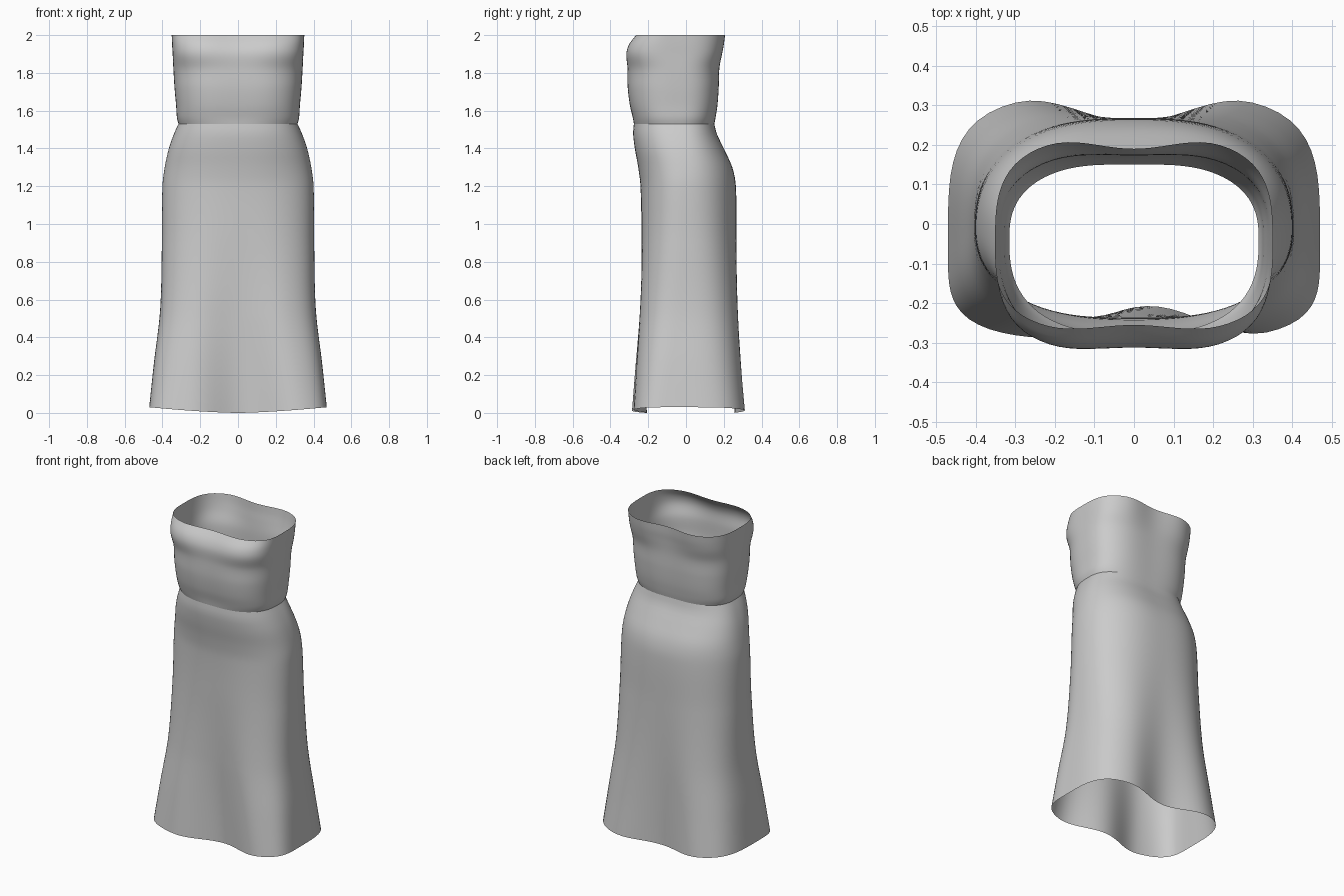
import bpy, bmesh, math

if "Cube" in bpy.data.objects:
    bpy.data.objects.remove(bpy.data.objects["Cube"])

SEGS = 96

# Rows: z, half width, y of widest point, front centre y, front lobe y,
#       back centre y, back lobe y, squareness
SKIRT = [
    (0.00, .470, -.06, -.207, -.292, .257, .325, 3.9),
    (0.25, .445, -.04, -.215, -.277, .262, .306, 3.4),
    (0.55, .412, -.02, -.225, -.258, .266, .288, 2.9),
    (0.90, .403, -.01, -.234, -.244, .267, .274, 2.5),
    (1.20, .400, -.01, -.241, -.243, .264, .269, 2.3),
    (1.30, .388, -.01, -.253, -.255, .245, .252, 2.3),
    (1.40, .366, -.02, -.271, -.273, .200, .206, 2.4),
    (1.48, .338, -.03, -.280, -.282, .162, .168, 2.5),
    (1.53, .315, -.04, -.276, -.278, .150, .155, 2.6),
]
BODICE = [
    (1.53, .315, -.04, -.276, -.278, .150, .155, 2.6),
    (1.56, .323, -.04, -.281, -.285, .156, .161, 2.7),
    (1.63, .328, -.04, -.297, -.302, .166, .172, 2.8),
    (1.72, .336, -.04, -.308, -.314, .172, .180, 2.8),
    (1.82, .342, -.04, -.309, -.316, .174, .185, 2.8),
    (1.90, .346, -.05, -.311, -.324, .181, .201, 3.2),
    (1.95, .349, -.05, -.293, -.312, .187, .212, 3.2),
    (2.00, .351, -.05, -.255, -.274, .190, .219, 3.2),
]


def sample(rows, z):
    """Smooth interpolation of the profile rows at height z."""
    i = max(k for k in range(len(rows) - 1) if rows[k][0] <= z + 1e-9)

    def slope(k, c):
        a, b = rows[max(k - 1, 0)], rows[min(k + 1, len(rows) - 1)]
        return (b[c] - a[c]) / (b[0] - a[0])

    p, q = rows[i], rows[i + 1]
    h = q[0] - p[0]
    t = (z - p[0]) / h
    return [(2*t**3 - 3*t*t + 1) * p[c] + (t**3 - 2*t*t + t) * h * slope(i, c)
            + (3*t*t - 2*t**3) * q[c] + (t**3 - t*t) * h * slope(i + 1, c)
            for c in range(1, 8)]


def ring(rows, z):
    """Rounded cross-section with a shallow valley at front and back centre."""
    w, yw, fc, fl, bc, bl, n = sample(rows, z)
    hem = max(0, 1 - z / 0.5)
    pts = []
    for k in range(SEGS):
        a = 2 * math.pi * k / SEGS
        c, s = math.cos(a), math.sin(a)
        r = (abs(c)**n + abs(s)**n) ** (-1 / n)
        x = w * r * c
        front = s < 0
        reach, dent = (yw - fl, fc - fl) if front else (bl - yw, bc - bl)
        offset = x - 0.04 * hem if front else x
        f = min(1, abs(offset) / (0.65 * w))
        y = yw + reach * r * s + dent * math.cos(f * math.pi / 2)**2 * abs(s)
        # hem rises slightly towards the sides
        pts.append((x, y, z + 0.03 * hem * min(1, abs(x) / w)**1.5))
    return pts


def build(name, rows, steps):
    bm = bmesh.new()
    z0, z1 = rows[0][0], rows[-1][0]
    rings = [[bm.verts.new(p) for p in ring(rows, z0 + (z1 - z0) * i / steps)]
             for i in range(steps + 1)]
    for lo, hi in zip(rings, rings[1:]):
        for k in range(SEGS):
            j = (k + 1) % SEGS
            bm.faces.new((lo[k], lo[j], hi[j], hi[k])).smooth = True
    mesh = bpy.data.meshes.new(name)
    bm.to_mesh(mesh)
    bm.free()
    obj = bpy.data.objects.new(name, mesh)
    bpy.context.collection.objects.link(obj)
    return obj


# Flared long skirt, open at the hem
build("skirt", SKIRT, 60)
# Strapless bodice, open at the top, meeting the skirt at the waist crease
build("bodice", BODICE, 32)
